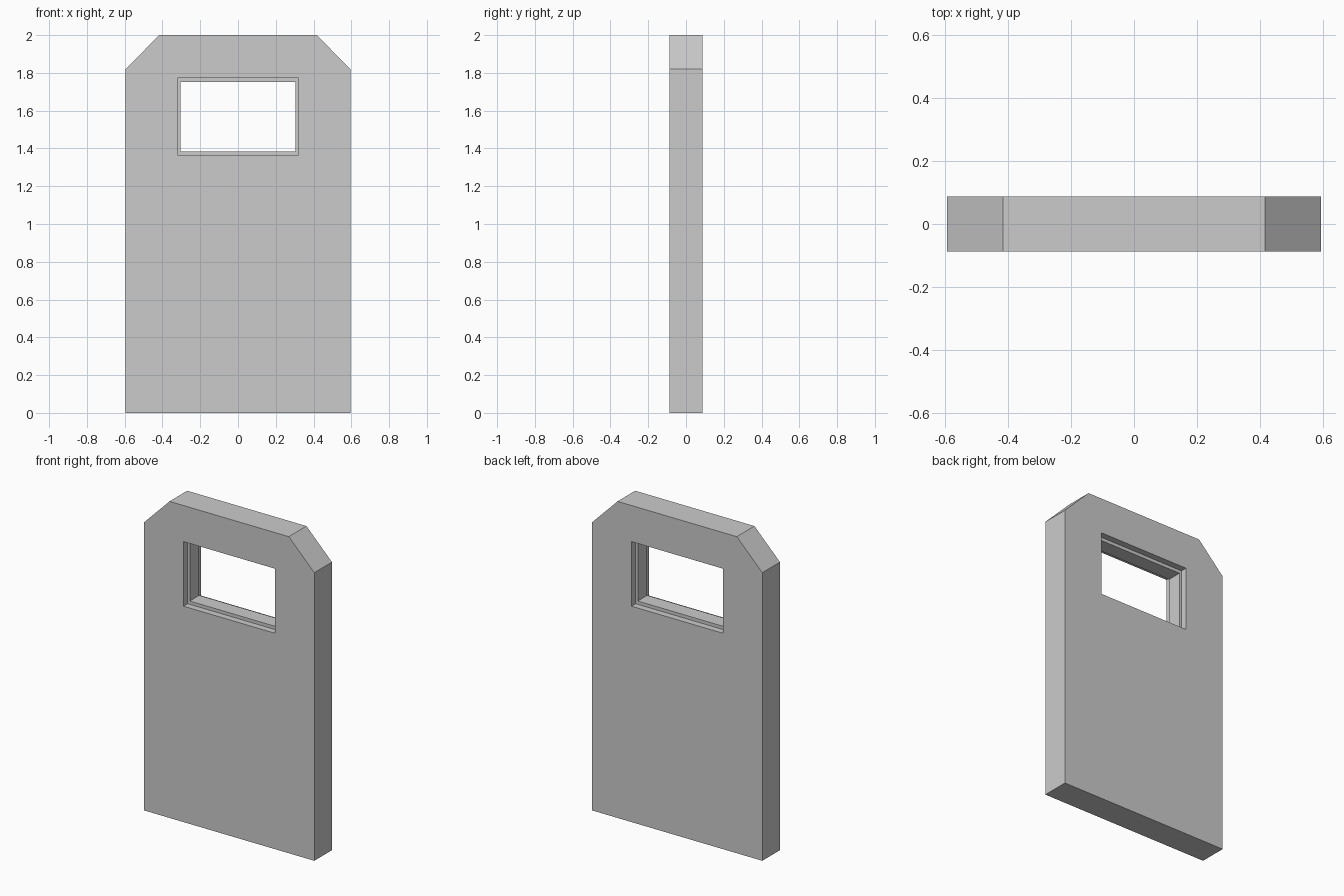
import bpy
import bmesh
from mathutils import Vector

if "Cube" in bpy.data.objects:
    bpy.data.objects.remove(bpy.data.objects["Cube"])


def rect(half_w, z0, z1):
    return [(-half_w, z0), (half_w, z0), (half_w, z1), (-half_w, z1)]


def pierced_slab(name, outline, hole, depth):
    """Flat x-z outline with a hole, extruded along y and centred on y = 0."""
    bm = bmesh.new()
    edges = []
    for loop in (outline, hole):
        verts = [bm.verts.new((x, -depth / 2, z)) for x, z in loop]
        edges += [bm.edges.new((v, verts[i - 1])) for i, v in enumerate(verts)]
    bmesh.ops.triangle_fill(bm, edges=edges, use_beauty=True, normal=Vector((0, -1, 0)))
    ext = bmesh.ops.extrude_face_region(bm, geom=bm.faces[:], use_keep_orig=True)
    moved = [g for g in ext["geom"] if isinstance(g, bmesh.types.BMVert)]
    bmesh.ops.translate(bm, verts=moved, vec=(0, depth, 0))
    bmesh.ops.recalc_face_normals(bm, faces=bm.faces[:])
    mesh = bpy.data.meshes.new(name)
    bm.to_mesh(mesh)
    bm.free()
    obj = bpy.data.objects.new(name, mesh)
    bpy.context.collection.objects.link(obj)
    return obj


W, DEPTH = 0.595, 0.176
opening = rect(0.319, 1.364, 1.772)

# Door slab with clipped top corners
right = [(W, 0), (W, 1.82), (0.417, 2.0)]
outline = right + [(-x, z) for x, z in reversed(right)]
pierced_slab("door_panel", outline, opening, DEPTH)

# Thinner frame recessed from both sides of the window opening
pierced_slab("window_frame", opening, rect(0.304, 1.385, 1.751), 0.094)
